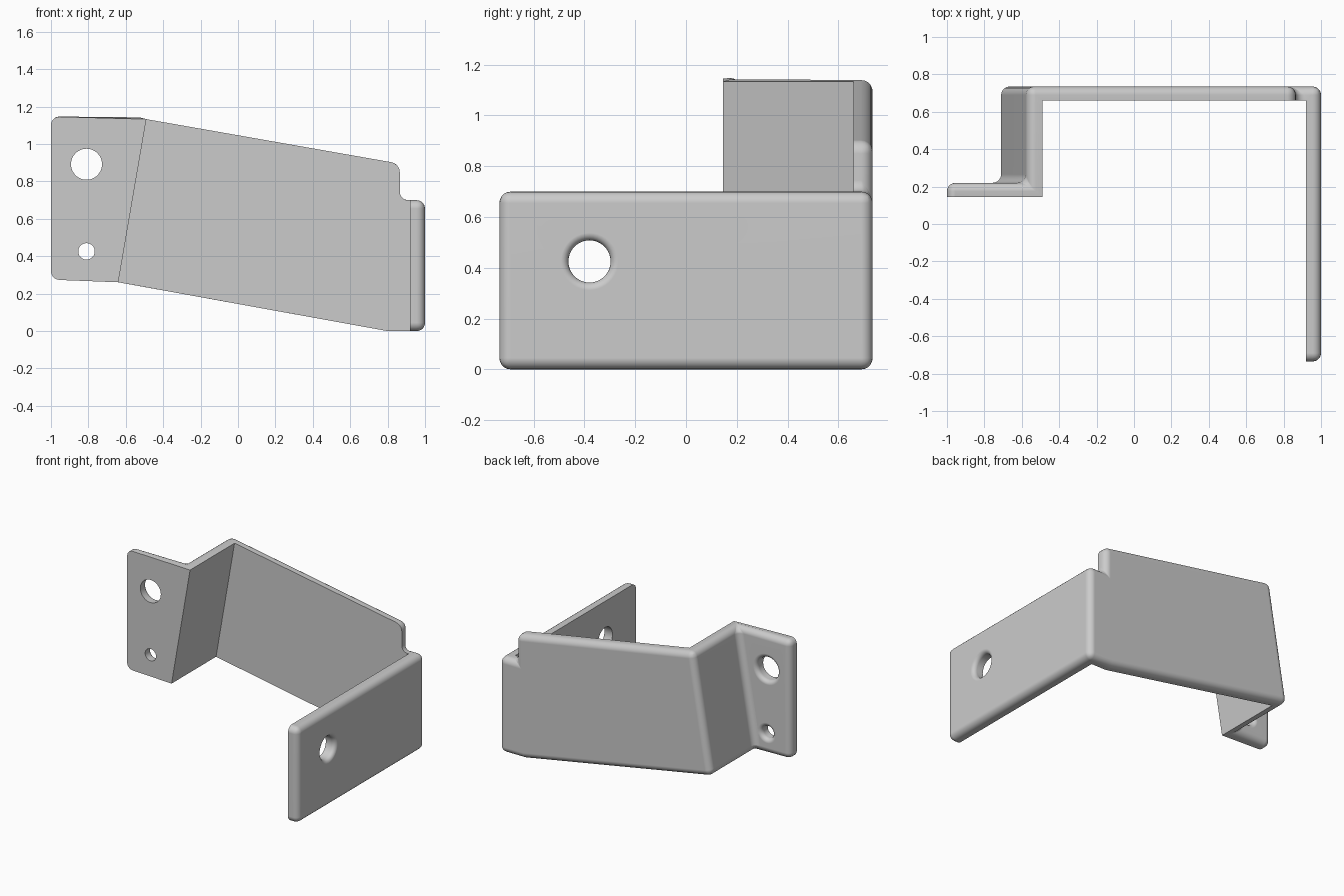
import bpy, bmesh, math
from mathutils import Vector, Matrix

if "Cube" in bpy.data.objects:
    bpy.data.objects.remove(bpy.data.objects["Cube"])

R = 0.045  # rounding radius of the outer edges

# Outer and inner sheet corners, paired: name -> (outer, inner)
P = {
    "At": ((-1, .22, 1.147), (-1, .145, 1.147)),
    "Ab": ((-1, .22, .275), (-1, .145, .275)),
    "Bt": ((-.57, .22, 1.147), (-.49, .145, 1.133)),
    "Bb": ((-.718, .22, .275), (-.64, .145, .261)),
    "Ct": ((-.57, .735, 1.147), (-.49, .66, 1.133)),
    "Cb": ((-.718, .735, .275), (-.64, .66, .261)),
    "Dt": ((.865, .735, .895), (.865, .66, .895)),
    "Dn": ((.865, .735, .70), (.865, .66, .70)),
    "Db": ((.8, .735, 0), (.8, .66, 0)),
    "Et": ((1, .735, .70), (.92, .66, .70)),
    "Eb": ((1, .735, 0), (.92, .66, 0)),
    "Ft": ((1, -.735, .70), (.92, -.735, .70)),
    "Fb": ((1, -.735, 0), (.92, -.735, 0)),
}
PANELS = ["Ab At Bt Bb", "Bb Bt Ct Cb", "Cb Ct Dt Dn Et Eb Db", "Eb Et Ft Fb"]
RIM = "At Bt Ct Dt Dn Et Ft Fb Eb Db Cb Bb Ab".split()
ROUND_CORNERS = "At Ab Dt Dn Ft Fb".split()

# Folded sheet bracket
bm = bmesh.new()
out = {k: bm.verts.new(v[0]) for k, v in P.items()}
inn = {k: bm.verts.new(v[1]) for k, v in P.items()}
outer_faces = []
for panel in PANELS:
    names = panel.split()
    outer_faces.append(bm.faces.new([out[n] for n in names]))
    bm.faces.new([inn[n] for n in reversed(names)])
for a, b in zip(RIM, RIM[1:] + RIM[:1]):
    bm.faces.new([out[a], out[b], inn[b], inn[a]])
bmesh.ops.recalc_face_normals(bm, faces=bm.faces[:])

# Round the outer side and the sheet corners, keep the inner side sharp
edges = {e for f in outer_faces for e in f.edges}
edges |= {bm.edges.get((out[n], inn[n])) for n in ROUND_CORNERS}
bmesh.ops.bevel(bm, geom=list(edges), offset=R, offset_type='OFFSET', segments=5,
                profile=0.5, affect='EDGES', clamp_overlap=False)
bmesh.ops.recalc_face_normals(bm, faces=bm.faces[:])
mesh = bpy.data.meshes.new("bracket")
bm.to_mesh(mesh)
bm.free()
bracket = bpy.data.objects.new("bracket", mesh)
bpy.context.collection.objects.link(bracket)

grey = bpy.data.materials.new("plain grey")
grey.diffuse_color = (0.6, 0.6, 0.6, 1)
grey.use_nodes = True
grey.node_tree.nodes["Principled BSDF"].inputs["Base Color"].default_value = grey.diffuse_color
mesh.materials.append(grey)


def hole_cutter(center, axis, r, flare=0.03, n=40):
    """Turned plug whose top flares out to give a rounded outer rim."""
    prof = [(r, -.15), (r, -flare)]
    for i in range(1, 5):
        a = math.radians(90 * i / 4)
        prof.append((r + flare * (1 - math.cos(a)), -flare + flare * math.sin(a)))
    prof.append((r + flare, .03))
    m = bmesh.new()
    rings = [[m.verts.new((q * math.cos(2 * math.pi * i / n),
                           q * math.sin(2 * math.pi * i / n), h)) for i in range(n)]
             for q, h in prof]
    for lo, hi in zip(rings, rings[1:]):
        for i in range(n):
            j = (i + 1) % n
            m.faces.new([lo[i], lo[j], hi[j], hi[i]])
    m.faces.new(rings[0][::-1])
    m.faces.new(rings[-1])
    rot = Vector(axis).to_track_quat('Z', 'Y').to_matrix().to_4x4()
    m.transform(Matrix.Translation(center) @ rot)
    me = bpy.data.meshes.new("hole_cutter")
    m.to_mesh(me)
    m.free()
    me.materials.append(grey)
    ob = bpy.data.objects.new("hole_cutter", me)
    ob.hide_render = True
    bpy.context.collection.objects.link(ob)
    return ob


# Screw holes: two in the tab, one in the side plate
bpy.context.view_layer.objects.active = bracket
bracket.select_set(True)
for center, axis, r in [((-.81, .22, .892), (0, 1, 0), .083),
                        ((-.81, .22, .426), (0, 1, 0), .044),
                        ((1, -.38, .425), (1, 0, 0), .083)]:
    cutter = hole_cutter(center, axis, r)
    mod = bracket.modifiers.new("hole", 'BOOLEAN')
    mod.operation = 'DIFFERENCE'
    mod.solver = 'EXACT'
    mod.object = cutter
    bpy.ops.object.modifier_apply(modifier=mod.name)
    bpy.data.objects.remove(cutter)

# Smooth roundings with flat panels
bpy.ops.object.shade_smooth_by_angle(angle=math.radians(30))
wn = bracket.modifiers.new("flat panels", 'WEIGHTED_NORMAL')
wn.keep_sharp = True
